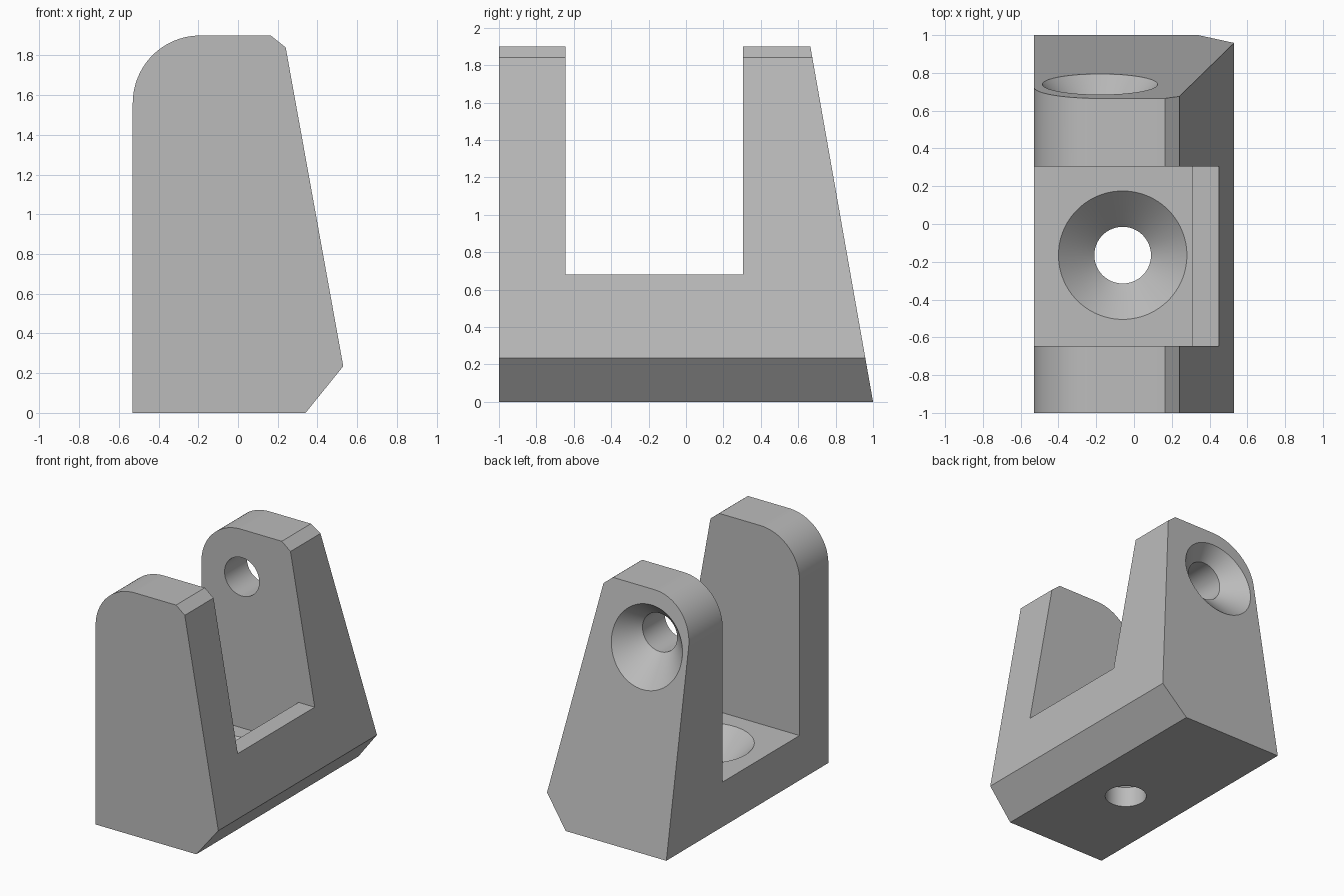
import bpy, bmesh, math
from mathutils import Matrix, Vector

cube = bpy.data.objects.get("Cube")
if cube:
    bpy.data.objects.remove(cube)

grey = bpy.data.materials.new("plain grey")
grey.use_nodes = True
grey.diffuse_color = (0.5, 0.5, 0.5, 1)
grey.node_tree.nodes["Principled BSDF"].inputs["Base Color"].default_value = (0.5, 0.5, 0.5, 1)


def make_object(name, bm):
    bmesh.ops.recalc_face_normals(bm, faces=bm.faces)
    mesh = bpy.data.meshes.new(name)
    bm.to_mesh(mesh)
    bm.free()
    mesh.materials.append(grey)
    obj = bpy.data.objects.new(name, mesh)
    bpy.context.collection.objects.link(obj)
    return obj


def box(name, low, high):
    bm = bmesh.new()
    bmesh.ops.create_cube(bm, size=1)
    low, high = Vector(low), Vector(high)
    bmesh.ops.scale(bm, vec=high - low, verts=bm.verts)
    bmesh.ops.translate(bm, vec=(low + high) / 2, verts=bm.verts)
    return make_object(name, bm)


def countersink(name, rings, matrix, sides=96):
    """Solid of revolution about local z from (radius, height) rings."""
    bm = bmesh.new()
    loops = []
    for radius, height in rings:
        loops.append([bm.verts.new((radius * math.cos(math.tau * i / sides),
                                    radius * math.sin(math.tau * i / sides), height))
                      for i in range(sides)])
    for a, b in zip(loops, loops[1:]):
        for i in range(sides):
            j = (i + 1) % sides
            bm.faces.new((a[i], a[j], b[j], b[i]))
    bm.faces.new(loops[0])
    bm.faces.new(loops[-1])
    bm.transform(matrix)
    return make_object(name, bm)


# Bracket body: side profile with one rounded top corner, extruded front to back
profile = [(-0.53, 0), (0.34, 0), (0.53, 0.235), (0.24, 1.84), (0.165, 1.9)]
arc_steps = 24
for i in range(arc_steps + 1):
    angle = math.pi / 2 * (1 + i / arc_steps)
    profile.append((-0.19 + 0.34 * math.cos(angle), 1.56 + 0.34 * math.sin(angle)))
bm = bmesh.new()
face = bm.faces.new([bm.verts.new((x, -1, z)) for x, z in profile])
extruded = bmesh.ops.extrude_face_region(bm, geom=[face])["geom"]
top_verts = [v for v in extruded if isinstance(v, bmesh.types.BMVert)]
# Sloped back face
slope = 0.335 / 1.9
for v in top_verts:
    v.co.y = 1 - slope * v.co.z
body = make_object("bracket_body", bm)

# Slot between the uprights, deeper floor behind the lip, and countersunk holes
cutters = [
    box("slot_cutter", (-1, -0.645, 0.68), (1, 0.305, 2.5)),
    box("floor_cutter", (-1, -0.645, 0.35), (0.31, 0.305, 1)),
    countersink("floor_hole_cutter", [(0.15, -0.1), (0.15, 0.16), (0.36, 0.37)],
                Matrix.Translation((-0.06, -0.165, 0))),
    countersink("back_hole_cutter", [(0.15, 0.2), (0.15, 0.58), (0.6, 1.03)],
                Matrix.Translation((-0.18, 0, 1.53)) @ Matrix.Rotation(-math.pi / 2, 4, "X")),
]

bpy.ops.object.select_all(action="DESELECT")
body.select_set(True)
bpy.context.view_layer.objects.active = body
for cutter in cutters:
    mod = body.modifiers.new(cutter.name, "BOOLEAN")
    mod.operation = "DIFFERENCE"
    mod.solver = "EXACT"
    mod.object = cutter
    bpy.ops.object.modifier_apply(modifier=mod.name)
    bpy.data.objects.remove(cutter)

bpy.ops.object.shade_smooth_by_angle(angle=math.radians(25))
